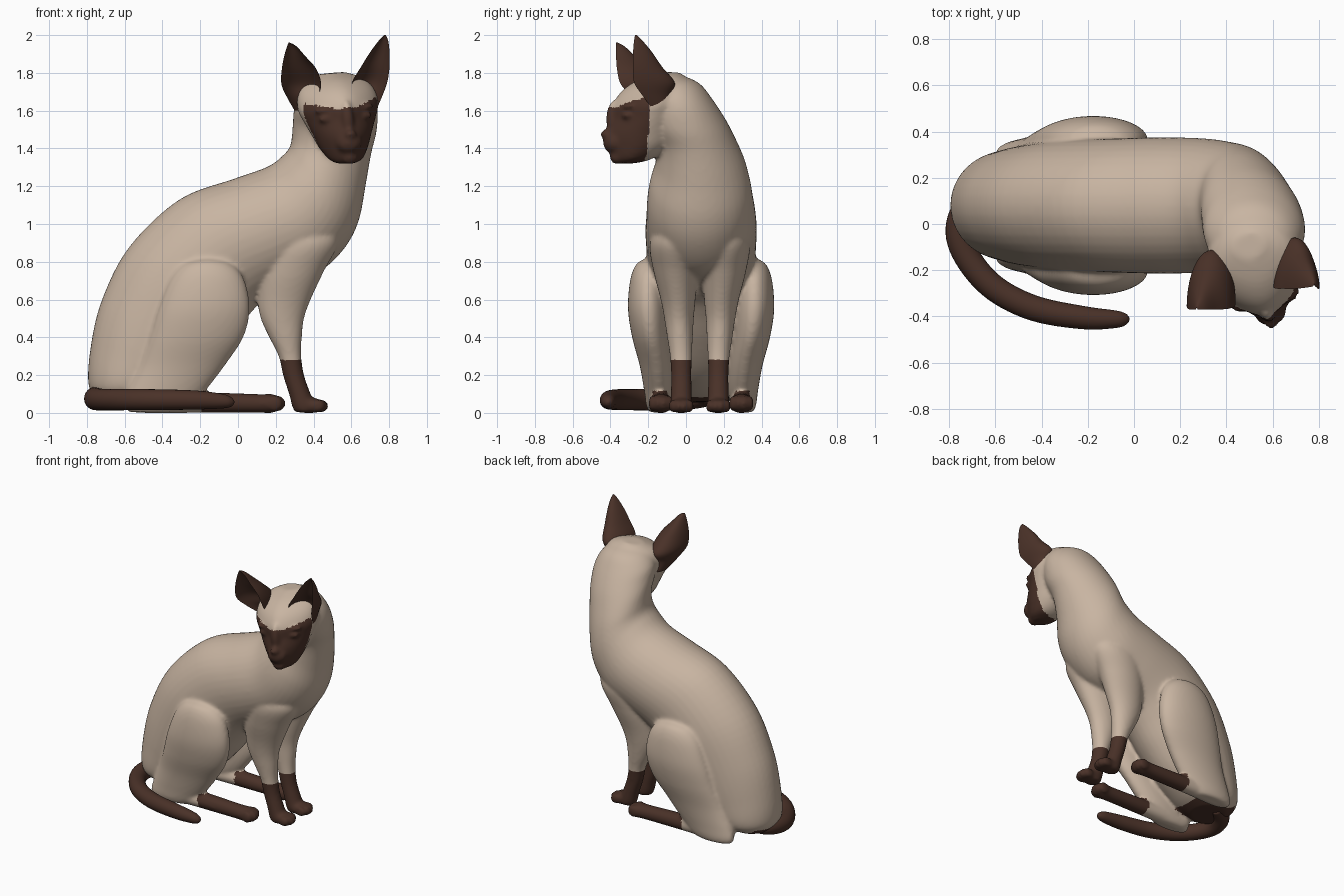
import bpy, bmesh, math
from mathutils import Matrix, Vector

if "Cube" in bpy.data.objects:
    bpy.data.objects.remove(bpy.data.objects["Cube"])

MID = 0.08  # y of the body's mirror plane


def material(name, rgb):
    m = bpy.data.materials.new(name)
    m.diffuse_color = (*rgb, 1)
    m.use_nodes = True
    m.node_tree.nodes["Principled BSDF"].inputs["Base Color"].default_value = m.diffuse_color
    return m


CREAM = material("cream fur", (0.58, 0.46, 0.36))
BROWN = material("dark brown fur", (0.068, 0.031, 0.021))


def spline(rows, n=6):
    """Catmull-Rom interpolation of rows of numbers."""
    rows = [rows[0]] + list(rows) + [rows[-1]]
    out = []
    for i in range(1, len(rows) - 2):
        for k in range(n):
            t = k / n
            out.append([0.5 * (2 * b + (c - a) * t + (2 * a - 5 * b + 4 * c - d) * t * t
                               + (3 * b - a - 3 * c + d) * t ** 3)
                        for a, b, c, d in zip(*rows[i - 1:i + 3])])
    return out + [list(rows[-1])]


def skin(bm, rings):
    """Join rings of points into a closed tube."""
    vs = [[bm.verts.new(p) for p in r] for r in rings]
    n = len(vs[0])
    faces = [bm.faces.new((a[i], a[(i + 1) % n], b[(i + 1) % n], b[i]))
             for a, b in zip(vs, vs[1:]) for i in range(n)]
    faces += [bm.faces.new(vs[0]), bm.faces.new(vs[-1])]
    bmesh.ops.recalc_face_normals(bm, faces=faces)


def oval(a):
    return math.cos(a), math.sin(a)


def wedge(a):  # narrows towards the face
    c, s = oval(a)
    return c * (1 - 0.35 * s * s if s < 0 else 1), s


def crescent(a):  # hollow at the front
    c, s = oval(a)
    return c, s if s >= 0 else -0.6 * s


def loft(bm, rows, shape=oval, mat=Matrix(), n=40):
    """Rows: x, z of one edge, x, z of the opposite edge, y centre, y half width."""
    rings = []
    for x0, z0, x1, z1, yc, w in spline(rows):
        ring = []
        for i in range(n):
            u, v = shape(2 * math.pi * i / n)
            ring.append(mat @ Vector(((x0 + x1) / 2 + u * (x1 - x0) / 2, yc + v * w,
                                      (z0 + z1) / 2 + u * (z1 - z0) / 2)))
        rings.append(ring)
    skin(bm, rings)


def ball(bm, c, r, mat=Matrix()):
    bmesh.ops.create_uvsphere(bm, u_segments=24, v_segments=16, radius=1,
                              matrix=mat @ Matrix.Translation(c) @ Matrix.Diagonal((*r, 1)))


def make(name, bm, *mats):
    me = bpy.data.meshes.new(name)
    bm.to_mesh(me)
    bm.free()
    for m in mats:
        me.materials.append(m)
    for p in me.polygons:
        p.use_smooth = True
    ob = bpy.data.objects.new(name, me)
    bpy.context.collection.objects.link(ob)
    return ob


bm = bmesh.new()

# Torso and neck, back line paired with belly line
loft(bm, [(-.72, .05, -.48, .06, MID, .13), (-.79, .14, -.36, .11, MID, .22),
          (-.78, .35, -.2, .22, MID, .25), (-.72, .6, -.05, .38, MID, .27),
          (-.575, .88, .06, .52, MID, .285), (-.31, 1.13, .14, .6, MID, .29),
          (-.02, 1.24, .28, .68, MID, .295), (.16, 1.305, .45, .76, MID, .29),
          (.245, 1.37, .57, .88, .075, .28), (.275, 1.41, .64, 1.02, .075, .265),
          (.285, 1.46, .675, 1.2, .075, .235), (.29, 1.53, .705, 1.37, .05, .21),
          (.295, 1.6, .735, 1.5, 0, .21), (.31, 1.68, .735, 1.64, -.04, .18),
          (.37, 1.75, .68, 1.74, -.07, .14), (.47, 1.79, .58, 1.79, -.08, .05)])

# Head, turned to the side and slightly tilted
HEAD = (Matrix.Translation((.53, -.17, 1.6)) @ Matrix.Rotation(math.radians(12), 4, 'Z')
        @ Matrix.Rotation(math.radians(-5), 4, 'Y'))
loft(bm, [(-rx, z, rx, z, yc, ry) for z, rx, yc, ry in (
    (-.28, .04, -.16, .04), (-.26, .085, -.125, .1), (-.2, .125, -.085, .16),
    (-.13, .155, -.06, .195), (-.05, .19, -.035, .195), (.02, .215, -.015, .21),
    (.1, .205, .015, .19), (.16, .16, .05, .14), (.2, .07, .08, .06))], wedge, HEAD)
ball(bm, (0, -.215, -.17), (.07, .062, .06), HEAD)      # muzzle
ball(bm, (0, -.265, -.125), (.032, .026, .024), HEAD)   # nose
ball(bm, (0, -.2, -.25), (.045, .042, .035), HEAD)      # chin
ball(bm, (0, -.205, -.05), (.038, .055, .11), HEAD)     # nose bridge
for s in (-1, 1):
    ball(bm, (s * .1, -.165, -.035), (.045, .032, .022), HEAD)  # eyes
    ball(bm, (s * .1, -.15, .01), (.06, .042, .018), HEAD)      # brows

for s in (-1, 1):
    # Front legs
    loft(bm, [(x0, z, x1, z, MID - .007 + s * o, w) for z, x0, x1, o, w in (
        (1.02, .26, .5, .13, .08), (.9, .15, .53, .14, .125), (.75, .115, .455, .13, .115),
        (.6, .105, .385, .115, .092), (.5, .12, .35, .11, .078), (.4, .165, .338, .105, .068),
        (.3, .215, .335, .1, .058), (.2, .238, .35, .098, .054), (.1, .27, .385, .098, .056),
        (.04, .285, .41, .098, .058), (.003, .3, .41, .098, .05))])
    # Hind thighs and heels
    loft(bm, [(x0, z, x1, z, MID + s * o, w) for z, x0, x1, o, w in (
        (.815, -.2, -.12, .27, .03), (.785, -.29, -.03, .275, .07), (.7, -.36, .035, .28, .096),
        (.55, -.42, .062, .28, .107), (.4, -.465, .028, .265, .1), (.25, -.52, -.07, .235, .09),
        (.12, -.58, -.17, .222, .08), (.04, -.6, -.25, .225, .066), (.003, -.58, -.3, .225, .05))])
    # Hind feet
    loft(bm, [(x, z0, x, z1, MID + s * .213, w) for x, z0, z1, w in (
        (-.58, .02, .09, .04), (-.5, .0, .11, .058), (-.2, .0, .11, .056),
        (.1, .0, .1, .054), (.18, .0, .1, .06), (.215, .015, .085, .045))])
    # Front paws and all toes
    ball(bm, (.375, MID - .007 + s * .098, .04), (.085, .06, .042))
    for k in range(4):
        d = (k - 1.5) * .031
        fwd = .008 if k in (1, 2) else -.008
        ball(bm, (.43 + fwd, MID - .007 + s * .098 + d, .036), (.042, .019, .036))
        ball(bm, (.203 + fwd, MID + s * .213 + d, .05), (.042, .019, .042))

# Fuse the parts into one soft skin
raw = make("raw_body", bm)
rm = raw.modifiers.new("fuse", 'REMESH')
rm.mode = 'VOXEL'
rm.voxel_size = 0.0125
sm = raw.modifiers.new("soften", 'SMOOTH')
sm.factor = 0.5
sm.iterations = 6
fused = bpy.data.meshes.new_from_object(raw.evaluated_get(bpy.context.evaluated_depsgraph_get()))
bpy.data.objects.remove(raw)
bm = bmesh.new()
bm.from_mesh(fused)
bpy.data.meshes.remove(fused)

# Dark markings: mask, socks, hind feet, patch below the rump
inv = HEAD.inverted()
for f in bm.faces:
    c = f.calc_center_median()
    h = inv @ c
    mask = (c.z > 1.3 and h.y < -.065 and c.x > .2
            and h.z < .015 + .3 * min(.13, max(0, abs(h.x) - .06)))
    sock = c.x > .19 and c.z < .28
    foot = -.2 < c.x < .26 and c.z < .115
    rump = c.x < -.42 and abs(c.y - MID) < .14 and c.z < .12 and f.normal.z < -.6
    f.material_index = int(mask or sock or foot or rump)
make("body", bm, CREAM, BROWN)

# Ears
for name, rows in (
    ("right_ear", ((1.6, .64, .73, -.17, .08), (1.68, .61, .765, -.23, .15),
                   (1.75, .605, .79, -.275, .215), (1.83, .65, .802, -.28, .155),
                   (1.91, .7, .802, -.28, .1), (1.97, .745, .795, -.275, .045),
                   (2.0, .775, .782, -.27, .01))),
    ("left_ear", ((1.6, .3, .39, -.2, .08), (1.67, .26, .42, -.28, .15),
                  (1.74, .23, .44, -.345, .23), (1.82, .232, .415, -.365, .17),
                  (1.89, .245, .355, -.37, .1), (1.94, .26, .31, -.37, .045),
                  (1.96, .268, .275, -.37, .01)))):
    bm = bmesh.new()
    loft(bm, [(x0, z, x1, z, yc, w) for z, x0, x1, yc, w in rows], crescent)
    ear = make(name, bm, BROWN)
    bpy.context.view_layer.objects.active = ear
    ear.select_set(True)
    bpy.ops.object.shade_smooth_by_angle(angle=math.radians(50))
    ear.select_set(False)

# Tail curled around the front side
path = spline([(-.62, .14, .085, .04), (-.72, .07, .085, .06), (-.755, -.04, .075, .06),
               (-.71, -.16, .07, .057), (-.6, -.28, .07, .056), (-.43, -.365, .07, .055),
               (-.22, -.405, .068, .05), (-.08, -.412, .062, .038), (-.035, -.411, .058, .024),
               (-.02, -.41, .057, .006)])
rings = []
for i, (x, y, z, r) in enumerate(path):
    a, b = path[max(i - 1, 0)], path[min(i + 1, len(path) - 1)]
    side = Vector((b[1] - a[1], a[0] - b[0], 0)).normalized()
    rings.append([Vector((x, y, z)) + r * (side * math.cos(t) + Vector((0, 0, math.sin(t))))
                  for t in (2 * math.pi * k / 24 for k in range(24))])
bm = bmesh.new()
skin(bm, rings)
make("tail", bm, BROWN)
